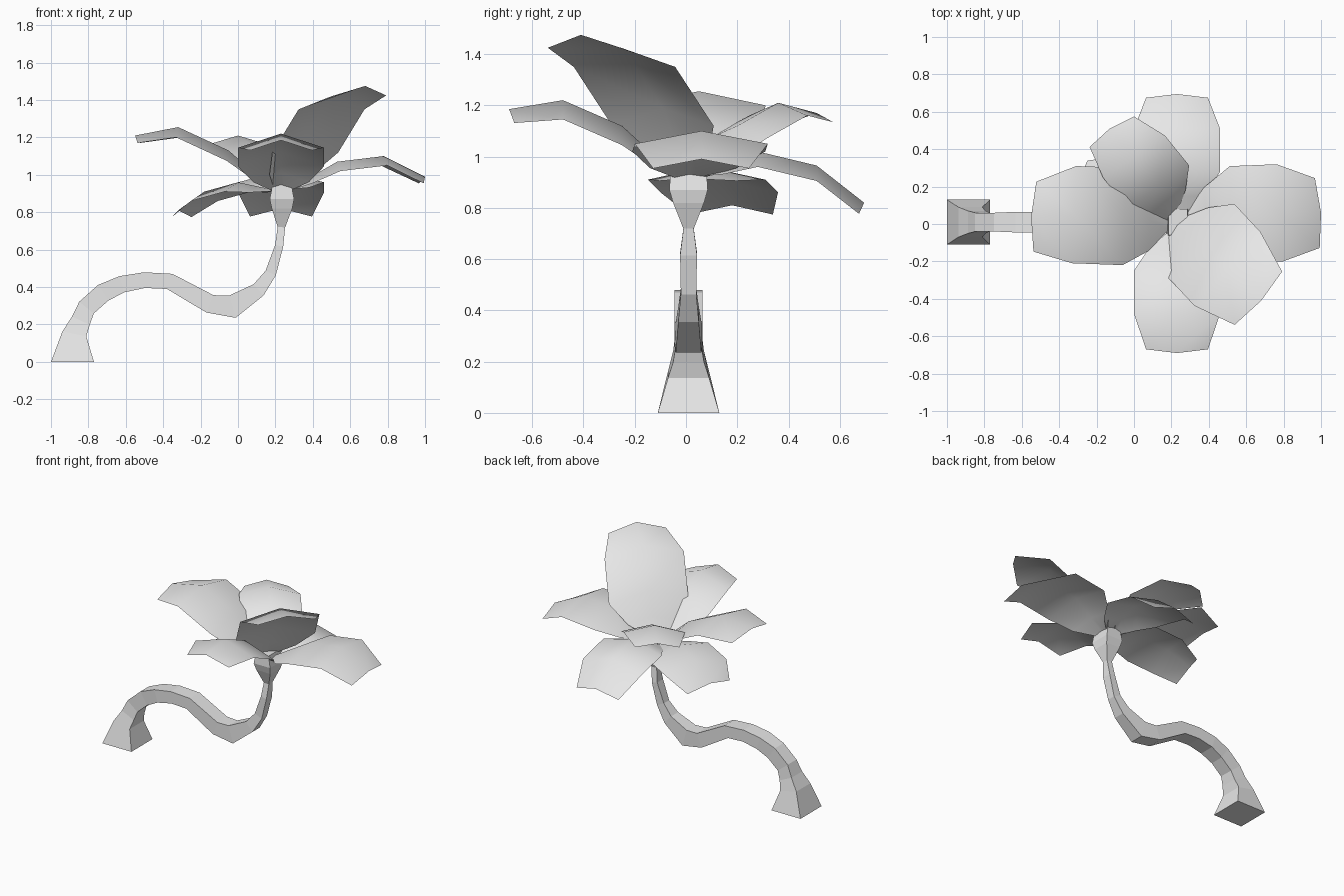
import bpy
import bmesh
from math import radians
from mathutils import Vector

cube = bpy.data.objects.get("Cube")
if cube:
    bpy.data.objects.remove(cube, do_unlink=True)

GREY = (0.8, 0.8, 0.8, 1)
grey = bpy.data.materials.new("plain_grey")
grey.use_nodes = True
grey.diffuse_color = GREY
grey.node_tree.nodes["Principled BSDF"].inputs["Base Color"].default_value = GREY


def loft(name, rows, closed=False, smooth=None):
    """Skin a list of equal point rows; closed rows become a capped tube."""
    bm = bmesh.new()
    grid = [[bm.verts.new(p) for p in row] for row in rows]
    n = len(grid[0])
    for a, b in zip(grid, grid[1:]):
        for i in range(n if closed else n - 1):
            j = (i + 1) % n
            bm.faces.new((a[i], a[j], b[j], b[i]))
    if closed:
        bm.faces.new(grid[0][::-1])
        bm.faces.new(grid[-1])
        bmesh.ops.recalc_face_normals(bm, faces=bm.faces)
    mesh = bpy.data.meshes.new(name)
    bm.to_mesh(mesh)
    bm.free()
    mesh.materials.append(grey)
    obj = bpy.data.objects.new(name, mesh)
    bpy.context.collection.objects.link(obj)
    if smooth:
        bpy.ops.object.select_all(action="DESELECT")
        obj.select_set(True)
        bpy.context.view_layer.objects.active = obj
        bpy.ops.object.shade_smooth_by_angle(angle=radians(smooth))
    return obj


def petal(name, half_width, droop, spine):
    """Sheet along a spine of base, two middle points and tip; edges hang lower."""
    pts = [Vector(p) for p in spine]
    forward = pts[-1] - pts[0]
    forward.z = 0
    forward.normalize()
    side = Vector((-forward.y, forward.x, 0))
    pts.insert(1, pts[0].lerp(pts[1], 0.45))
    rows = []
    for p, width in zip(pts, (0.15, 0.65, 1, 1, 0.72)):
        drop = Vector((0, 0, -droop * width))
        if p is pts[-1]:
            drop -= forward * 0.02
        out = side * half_width * width
        rows.append([p + out + drop, p, p - out + drop])
    loft(name, rows, smooth=50)


# Square stem: x, z, half thickness across the bend, half depth
stem = [
    (-0.885, 0, 0.115, 0.12), (-0.875, 0.15, 0.065, 0.08),
    (-0.84, 0.22, 0.052, 0.06), (-0.81, 0.29, 0.05, 0.05),
    (-0.72, 0.37, 0.05, 0.05), (-0.62, 0.415, 0.045, 0.055),
    (-0.5, 0.437, 0.042, 0.055), (-0.365, 0.43, 0.043, 0.055),
    (-0.15, 0.31, 0.05, 0.055), (-0.03, 0.295, 0.062, 0.05),
    (0.11, 0.385, 0.04, 0.04), (0.175, 0.475, 0.03, 0.03),
    (0.22, 0.62, 0.022, 0.033), (0.232, 0.72, 0.02, 0.02),
    # bud under the flower
    (0.235, 0.82, 0.055, 0.06), (0.235, 0.87, 0.065, 0.075),
    (0.235, 0.95, 0.05, 0.07)]
rings = []
for i, (x, z, thick, depth) in enumerate(stem):
    before, after = stem[max(i - 1, 0)], stem[min(i + 1, len(stem) - 1)]
    along = Vector((after[0] - before[0], 0, after[1] - before[1])).normalized()
    if i == 0:
        along = Vector((0, 0, 1))
    across = Vector((along.z, 0, -along.x)) * thick
    middle = Vector((x, 0.01, z))
    deep = Vector((0, depth, 0))
    rings.append([middle + across + deep, middle - across + deep,
                  middle - across - deep, middle + across - deep])
loft("stem", rings, closed=True)

# Petals around the bud
petal("right_petal", 0.26, 0.055,
      [(0.19, 0.01, 0.92), (-0.05, 0.04, 1.13), (-0.32, 0.05, 1.255), (-0.55, 0.04, 1.21)])
petal("left_petal", 0.26, 0.05,
      [(0.27, 0.01, 0.92), (0.53, 0.05, 1.07), (0.78, 0.06, 1.1), (1, 0.06, 0.99)])
petal("back_petal", 0.23, 0.06,
      [(0.23, 0.04, 0.93), (0.23, 0.28, 1.02), (0.23, 0.51, 0.965), (0.23, 0.695, 0.82)])
petal("front_petal", 0.23, 0.075,
      [(0.23, -0.03, 0.92), (0.23, -0.25, 1.12), (0.23, -0.48, 1.22), (0.23, -0.69, 1.185)])
petal("tall_petal", 0.265, 0.07,
      [(0.22, 0, 0.93), (0.36, -0.09, 1.19), (0.5, -0.24, 1.42), (0.68, -0.41, 1.475)])
petal("upper_back_petal", 0.2, 0.05,
      [(0.2, 0.03, 0.93), (0.13, 0.2, 1.12), (0, 0.36, 1.21), (-0.13, 0.51, 1.17)])
petal("lower_petal", 0.24, 0.05,
      [(0.19, 0.02, 0.92), (0, 0.08, 0.96), (-0.18, 0.13, 0.91), (-0.32, 0.18, 0.81)])
